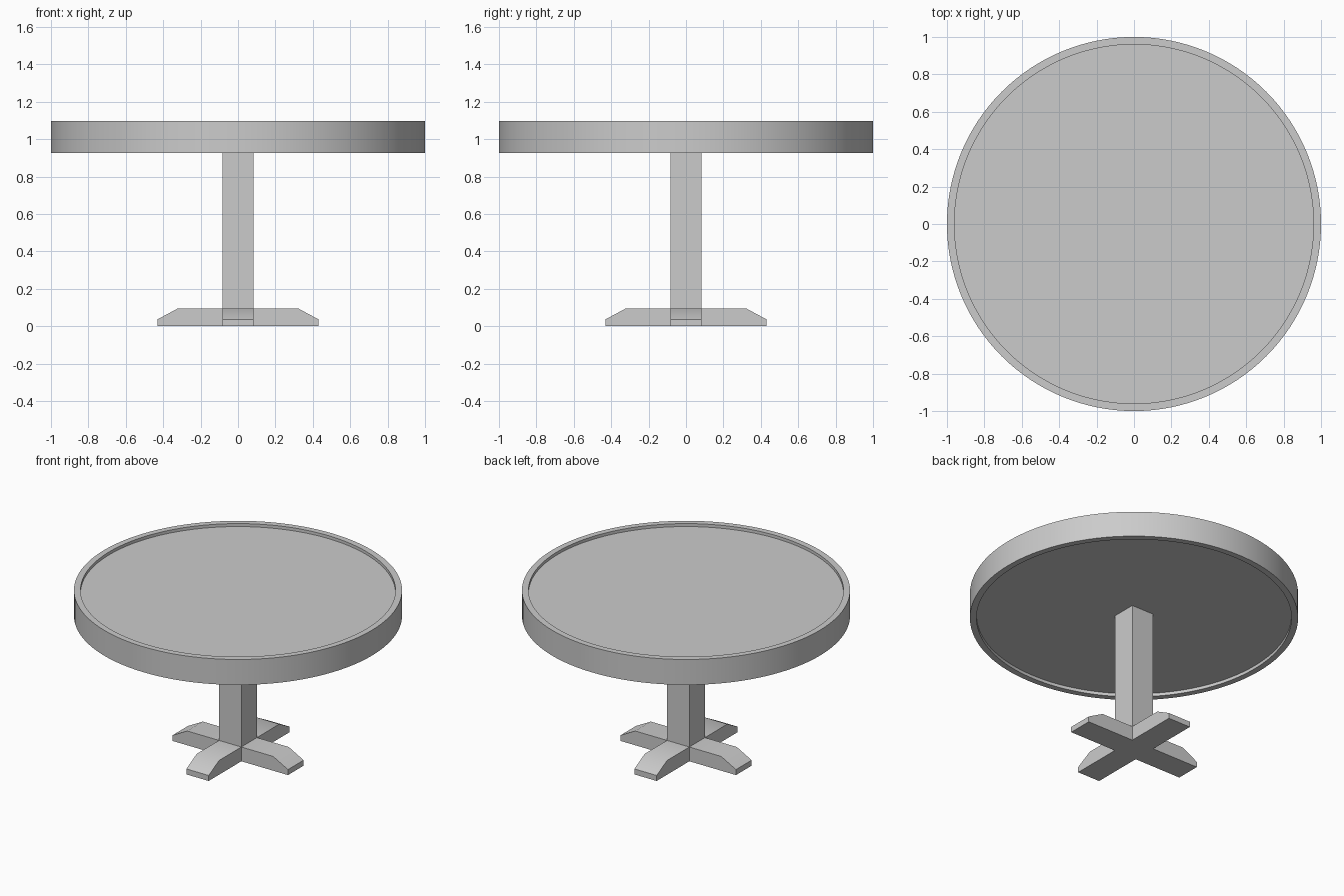
import bpy, bmesh
from math import radians, sin, cos, tau
from mathutils import Vector

if "Cube" in bpy.data.objects:
    bpy.data.objects.remove(bpy.data.objects["Cube"])

SEG = 128      # segments round the table top
HALF = 0.083   # half width of post and feet


def finish(name, bm):
    bmesh.ops.recalc_face_normals(bm, faces=bm.faces)
    mesh = bpy.data.meshes.new(name)
    bm.to_mesh(mesh)
    bm.free()
    obj = bpy.data.objects.new(name, mesh)
    bpy.context.collection.objects.link(obj)
    bpy.ops.object.select_all(action='DESELECT')
    obj.select_set(True)
    bpy.context.view_layer.objects.active = obj
    bpy.ops.object.shade_smooth_by_angle(angle=radians(30))
    return obj


def extrude(bm, face, offset):
    new = bmesh.ops.extrude_discrete_faces(bm, faces=[face])['faces'][0]
    bmesh.ops.translate(bm, verts=new.verts, vec=offset)
    return new


# Rim: rectangular section swept round the top
bm = bmesh.new()
profile = [(0.96, 0.926), (1.0, 0.926), (1.0, 1.097), (0.96, 1.097)]
rings = [[bm.verts.new((r * cos(tau * i / SEG), r * sin(tau * i / SEG), z))
          for r, z in profile] for i in range(SEG)]
for i in range(SEG):
    a, b = rings[i], rings[(i + 1) % SEG]
    for j in range(4):
        k = (j + 1) % 4
        bm.faces.new((a[j], b[j], b[k], a[k]))
finish("table_rim", bm)

# Top panel, slightly recessed above and below
bm = bmesh.new()
bmesh.ops.create_cone(bm, cap_ends=True, segments=SEG,
                      radius1=0.96, radius2=0.96, depth=0.13)
bmesh.ops.translate(bm, verts=bm.verts, vec=(0, 0, 1.012))
finish("table_top_panel", bm)

# Pedestal: centre block with four tapered feet and a square post
bm = bmesh.new()
bmesh.ops.create_cube(bm, size=1)
bmesh.ops.scale(bm, verts=bm.verts, vec=(2 * HALF, 2 * HALF, 0.096))
bmesh.ops.translate(bm, verts=bm.verts, vec=(0, 0, 0.048))
bm.normal_update()
for face in list(bm.faces):
    n = Vector(face.normal)
    if n.z > 0.5:
        extrude(bm, face, (0, 0, 0.947 - 0.096))
    elif abs(n.z) < 0.5:
        shoulder = extrude(bm, face, n * (0.32 - HALF))
        toe = extrude(bm, shoulder, n * 0.11)
        for v in toe.verts:
            if v.co.z > 0.05:
                v.co.z = 0.037
finish("pedestal_base", bm)
